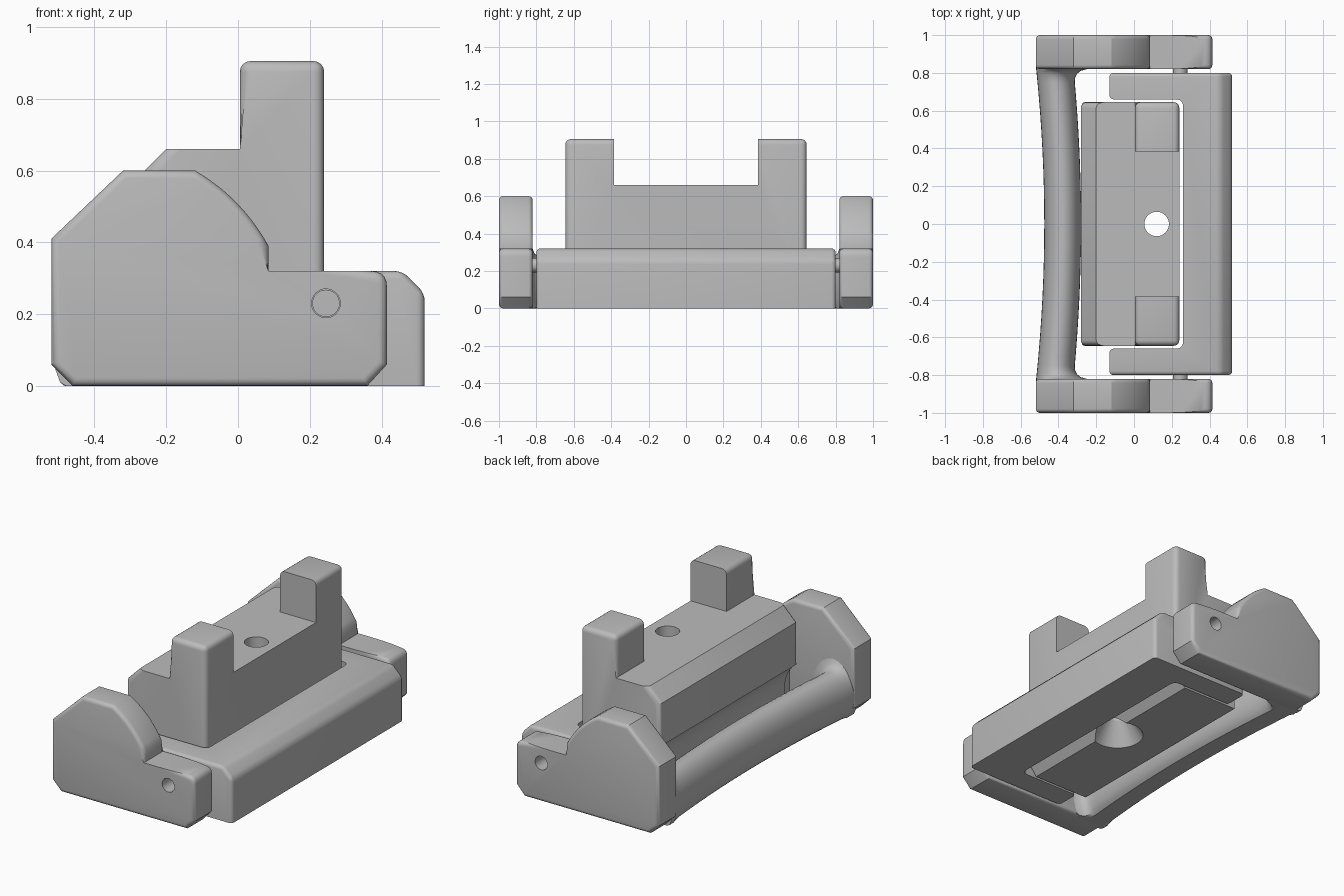
import bpy, bmesh, math
from mathutils import Matrix

if "Cube" in bpy.data.objects:
    bpy.data.objects.remove(bpy.data.objects["Cube"])

grey = bpy.data.materials.new("plain grey")
grey.diffuse_color = (0.5, 0.5, 0.5, 1)
grey.use_nodes = True
grey.node_tree.nodes["Principled BSDF"].inputs["Base Color"].default_value = grey.diffuse_color


def finish(name, bm):
    bmesh.ops.recalc_face_normals(bm, faces=bm.faces)
    me = bpy.data.meshes.new(name)
    bm.to_mesh(me)
    bm.free()
    ob = bpy.data.objects.new(name, me)
    bpy.context.collection.objects.link(ob)
    me.materials.append(grey)
    return ob


def curve(a, c, b, n=8):
    """Quadratic curve from a to b with control point c."""
    return [tuple((1 - t) ** 2 * p + 2 * t * (1 - t) * q + t * t * r for p, q, r in zip(a, c, b))
            for t in (i / n for i in range(n + 1))]


def prism(pts, axis, lo, hi):
    """Extrude a profile along y (x,z points) or z (x,y points)."""
    bm = bmesh.new()
    place = (lambda p, h: (p[0], h, p[1])) if axis == 'y' else (lambda p, h: (p[0], p[1], h))
    vs = [bm.verts.new(place(p, lo)) for p in pts]
    f = bm.faces.new(vs)
    top = bmesh.ops.extrude_face_region(bm, geom=[f])['geom']
    d = (0, hi - lo, 0) if axis == 'y' else (0, 0, hi - lo)
    bmesh.ops.translate(bm, vec=d, verts=[v for v in top if isinstance(v, bmesh.types.BMVert)])
    bmesh.ops.recalc_face_normals(bm, faces=bm.faces)
    return bm


def bevel(bm, rule, width, seg=4):
    edges = [e for e in bm.edges if rule(e.verts[0].co, e.verts[1].co)]
    bmesh.ops.bevel(bm, geom=edges, offset=width, offset_type='OFFSET', segments=seg,
                    profile=0.5, affect='EDGES', clamp_overlap=False)


def near(*v):
    return all(abs(a - v[0]) < 1e-4 for a in v)


def cone(r1, r2, z0, z1, loc=(0, 0, 0), along_y=False):
    bm = bmesh.new()
    m = Matrix.Translation(loc)
    if along_y:
        m = m @ Matrix.Rotation(math.pi / 2, 4, 'X')
    m = m @ Matrix.Translation((0, 0, (z0 + z1) / 2))
    bmesh.ops.create_cone(bm, cap_ends=True, segments=32, radius1=r1, radius2=r2, depth=z1 - z0, matrix=m)
    return bm


def cut(ob, bm):
    cutter = finish("cutter", bm)
    cutter.hide_render = True
    mod = ob.modifiers.new("cut", 'BOOLEAN')
    mod.operation, mod.solver, mod.object = 'DIFFERENCE', 'EXACT', cutter
    bpy.context.view_layer.objects.active = ob
    bpy.ops.object.modifier_apply(modifier="cut")
    bpy.data.objects.remove(cutter)


# side plates with pivot holes
plate = ([(-0.46, 0), (-0.52, 0.06), (-0.52, 0.41), (-0.32, 0.60)]
         + curve((-0.12, 0.60), (0.01, 0.525), (0.085, 0.39), 10)
         + [(0.085, 0.32)] + curve((0.37, 0.32), (0.415, 0.32), (0.415, 0.275), 5)
         + [(0.415, 0.06), (0.36, 0)])
for s, side in ((-1, "front"), (1, "back")):
    lo, hi = sorted((s * 0.82, s * 1.0))
    bm = prism(plate, 'y', lo, hi)
    bevel(bm, lambda a, b: near(a.y, b.y) and not near(a.z, b.z, 0.32), 0.022)
    ob = finish(side + "_side_plate", bm)
    cut(ob, cone(0.04, 0.04, -0.2, 0.2, (0.245, s * 0.92, 0.23), True))
    # pivot pin inside the plate hole
    finish(side + "_pivot_pin", cone(0.038, 0.038, -0.05, 0.05, (0.245, s * 0.82, 0.23), True))

# bowed grip bar with flared ends and a flat underside
bm = bmesh.new()
ys = [-0.86, -0.82, -0.81, -0.795, -0.775, -0.75] + [-0.7 + 0.1 * i for i in range(15)]
ys += [0.75, 0.775, 0.795, 0.81, 0.82, 0.86]
rings = []
for y in ys:
    k = min(1, abs(y) / 0.82)
    u = max(0, min(1, (abs(y) - 0.75) / 0.07))
    flare = 0.07 * (1 - math.sqrt(1 - u * u))
    left = -0.475 - 0.043 * k * k
    right = -0.28 - 0.04 * k * k + flare
    cx, rx = (left + right) / 2, (right - left) / 2
    ring = []
    for i in range(32):
        a = math.tau * i / 32
        z = 0.12 + (0.15 + flare * 0.7) * math.sin(a)
        ring.append(bm.verts.new((cx + rx * math.cos(a), y, max(0, z))))
    rings.append(ring)
for r, q in zip(rings, rings[1:]):
    for i in range(32):
        j = (i + 1) % 32
        bm.faces.new((r[i], r[j], q[j], q[i]))
bm.faces.new(rings[0])
bm.faces.new(rings[-1])
finish("grip_bar", bm)

# U-shaped bracket
half = [(-0.13, 0.66)] + curve((0.22, 0.66), (0.26, 0.66), (0.26, 0.62), 6)
outline = ([(0.52, -0.80), (0.52, 0.80), (-0.13, 0.80)] + half
           + [(x, -y) for x, y in reversed(half)] + [(-0.13, -0.80)])
bm = prism(outline, 'z', 0, 0.32)
bevel(bm, lambda a, b: near(a.x, b.x, 0.52) and near(a.z, b.z, 0.32), 0.062, 1)
bevel(bm, lambda a, b: (near(abs(a.y), abs(b.y), 0.8) and min(a.z, b.z) > 0.2)
      or (near(a.x, b.x, 0.52) and near(abs(a.y), 0.8) and near(a.y, b.y))
      or (near(a.x, b.x, -0.13) and near(a.y, b.y))
      or (near(a.y, -b.y) and near(abs(a.y), 0.8) and a.x > 0.4 and min(a.z, b.z) > 0.2), 0.022)
finish("pivot_bracket", bm)

# centre block with two prongs
block = ([(0.17, 0), (-0.19, 0)] + curve((-0.19, 0.16), (-0.20, 0.28), (-0.28, 0.33))
         + [(-0.28, 0.58), (-0.20, 0.66), (0.005, 0.66), (0.005, 0.905), (0.24, 0.905), (0.24, 0.09)])
bm = prism(block, 'y', -0.645, 0.645)
bevel(bm, lambda a, b: (near(a.y, b.y) and min(a.z, b.z) > 0.05 and not near(a.z, b.z, 0.66)
                        and max(a.z, b.z) > 0.34)
      or (near(a.z, b.z, 0.905)), 0.03)
ob = finish("centre_block", bm)
cut(ob, prism([(-0.1, 0.66), (0.4, 0.66), (0.4, 1.2), (-0.1, 1.2)], 'y', -0.385, 0.385))
# screw hole with a countersink underneath
cut(ob, cone(0.065, 0.065, -0.2, 0.9, (0.12, 0, 0)))
cut(ob, cone(0.155, 0.06, -0.02, 0.14, (0.12, 0, 0)))

# smooth shading with sharp creases
bpy.ops.object.select_all(action='DESELECT')
for ob in bpy.context.scene.objects:
    ob.select_set(True)
    bpy.context.view_layer.objects.active = ob
bpy.ops.object.shade_smooth_by_angle(angle=math.radians(30))
